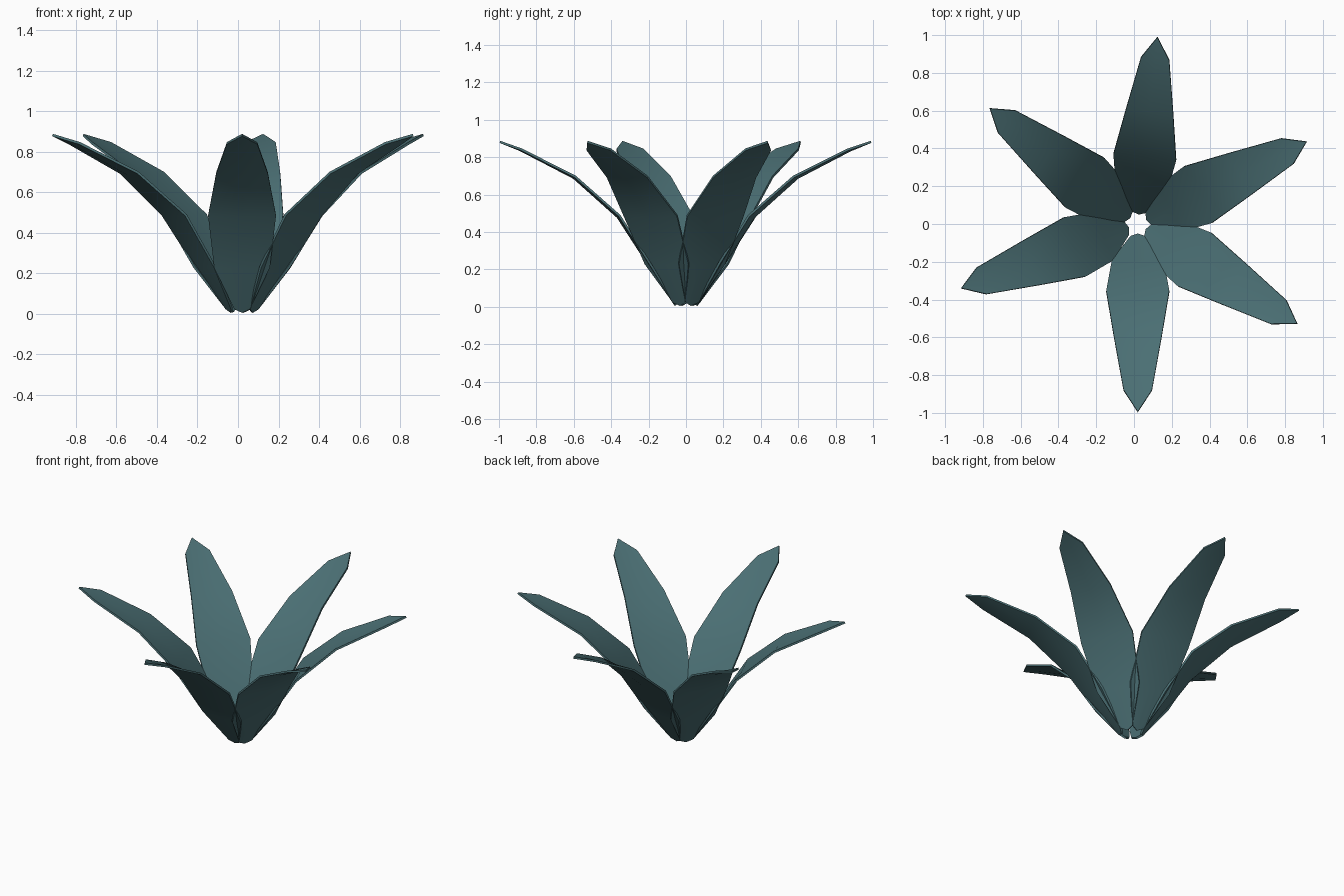
import bpy, math
from mathutils import Matrix

if "Cube" in bpy.data.objects:
    bpy.data.objects.remove(bpy.data.objects["Cube"])

mat = bpy.data.materials.new("leaf_teal")
mat.diffuse_color = (0.07, 0.16, 0.175, 1)
mat.use_nodes = True
mat.node_tree.nodes["Principled BSDF"].inputs["Base Color"].default_value = mat.diffuse_color

# Leaf stations: distance out, height, half width, cup depth
rows = [(0.055, 0.008, 0.038, 0.0),
        (0.20, 0.225, 0.137, 0.010),
        (0.365, 0.48, 0.167, 0.012),
        (0.60, 0.69, 0.127, 0.010),
        (0.885, 0.838, 0.075, 0.006)]
TIP = (0.995, 0.882)


def leaf_mesh():
    verts, faces = [], []
    for i, (r, z, w, cup) in enumerate(rows):
        lift = 0.018 if i == 0 else 0.0  # rounded foot
        for s in (-1, 0, 1):
            a = abs(s)
            verts.append((s * w, -(r - cup * 0.8 * a + lift * 0.7 * a),
                          z + (cup * 0.6 + lift) * a))
    verts.append((0, -TIP[0], TIP[1]))
    for i in range(len(rows) - 1):
        for j in range(2):
            a = 3 * i + j
            faces.append((a, a + 1, a + 4, a + 3))
    last, tip = 3 * (len(rows) - 1), len(verts) - 1
    faces += [(last, last + 1, tip), (last + 1, last + 2, tip)]
    me = bpy.data.meshes.new("leaf")
    me.from_pydata(verts, [], faces)
    me.materials.append(mat)
    return me


# Six leaves fanned in 58 degree steps
mesh = leaf_mesh()
for k in range(6):
    ob = bpy.data.objects.new(f"leaf_{k + 1}", mesh.copy())
    bpy.context.collection.objects.link(ob)
    ob.matrix_world = Matrix.Translation((0.02, 0, 0)) @ Matrix.Rotation(math.radians(58 * k), 4, 'Z')
    sol = ob.modifiers.new("thickness", 'SOLIDIFY')
    sol.thickness = 0.012
    sol.offset = 0
    bpy.ops.object.select_all(action='DESELECT')
    ob.select_set(True)
    bpy.context.view_layer.objects.active = ob
    bpy.ops.object.modifier_apply(modifier="thickness")
    bpy.ops.object.shade_smooth_by_angle(angle=math.radians(40))
